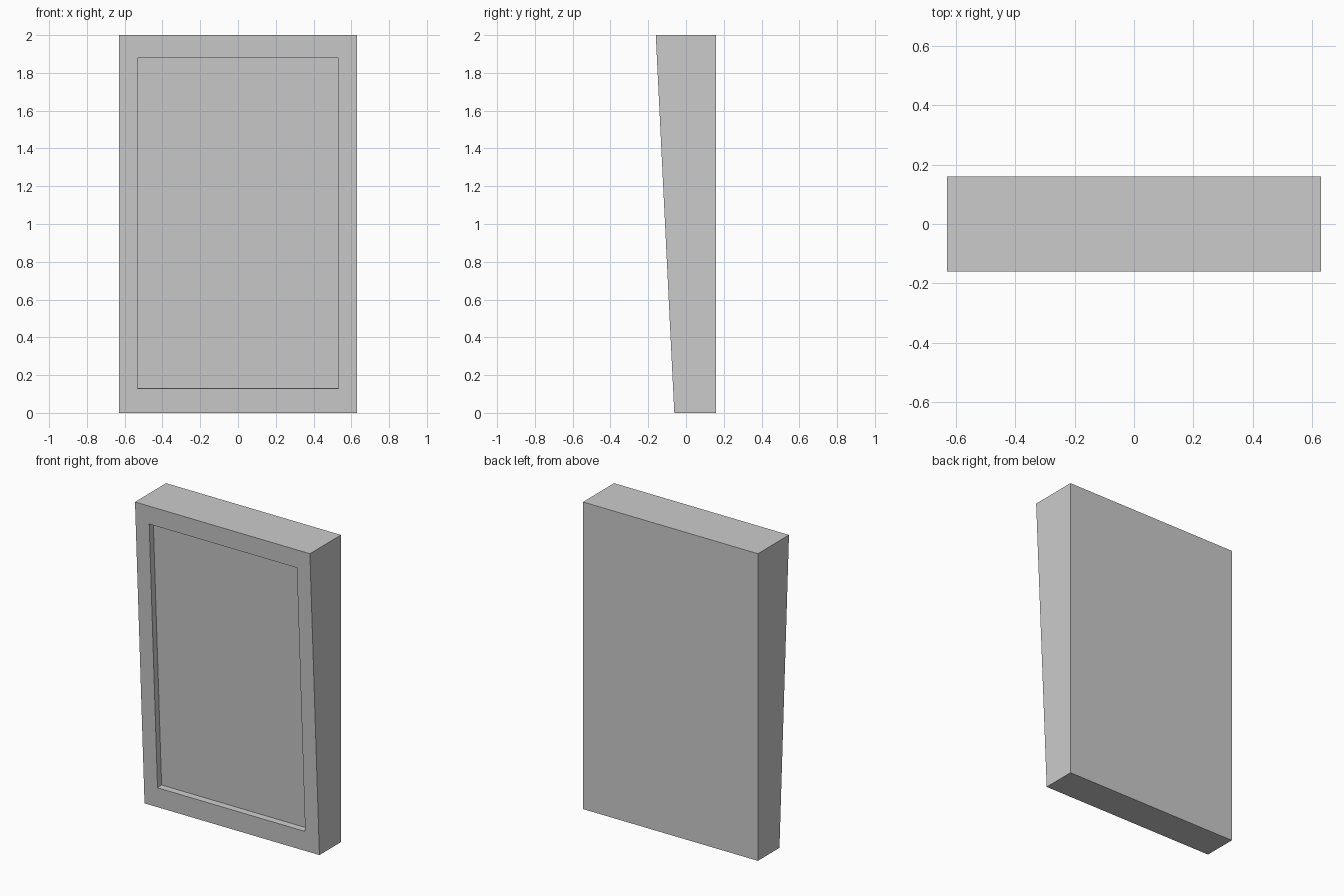
import bpy
import bmesh
from mathutils import Vector

if "Cube" in bpy.data.objects:
    bpy.data.objects.remove(bpy.data.objects["Cube"])

HALF_W, BACK, HEIGHT = 0.63, 0.16, 2.0
FRONT_LOW, FRONT_TOP = -0.062, -0.16
RECESS_HALF_W, RECESS_LOW, RECESS_TOP, RECESS_DEPTH = 0.532, 0.13, 1.88, 0.042


def front_y(z):
    return FRONT_LOW + (FRONT_TOP - FRONT_LOW) * z / HEIGHT


bm = bmesh.new()

# Wedge body: side profile extruded across the width
profile = [(FRONT_LOW, 0), (BACK, 0), (BACK, HEIGHT), (FRONT_TOP, HEIGHT)]
side = bm.faces.new([bm.verts.new((-HALF_W, y, z)) for y, z in profile])
ext = bmesh.ops.extrude_face_region(bm, geom=[side])
moved = [g for g in ext["geom"] if isinstance(g, bmesh.types.BMVert)]
bmesh.ops.translate(bm, verts=moved, vec=(2 * HALF_W, 0, 0))
if not any(f.calc_center_median().x < -HALF_W + 1e-5 for f in bm.faces):
    bmesh.ops.holes_fill(bm, edges=bm.edges[:])
bmesh.ops.recalc_face_normals(bm, faces=bm.faces[:])

# Front frame: inset the sloping face, then place the opening's corners
bm.normal_update()
front = min(bm.faces, key=lambda f: f.normal.y)
normal = front.normal.copy()
bmesh.ops.inset_region(bm, faces=[front], thickness=0.1)
for v in front.verts:
    z = RECESS_TOP if v.co.z > 1 else RECESS_LOW
    x = RECESS_HALF_W if v.co.x > 0 else -RECESS_HALF_W
    v.co = Vector((x, front_y(z), z))

# Sunken panel: push the opening in along the face normal
panel = bmesh.ops.extrude_discrete_faces(bm, faces=[front])["faces"][0]
bmesh.ops.translate(bm, verts=panel.verts[:], vec=-normal * RECESS_DEPTH)
bmesh.ops.recalc_face_normals(bm, faces=bm.faces[:])

mesh = bpy.data.meshes.new("framed_panel")
bm.to_mesh(mesh)
bm.free()
bpy.context.collection.objects.link(bpy.data.objects.new("framed_panel", mesh))
